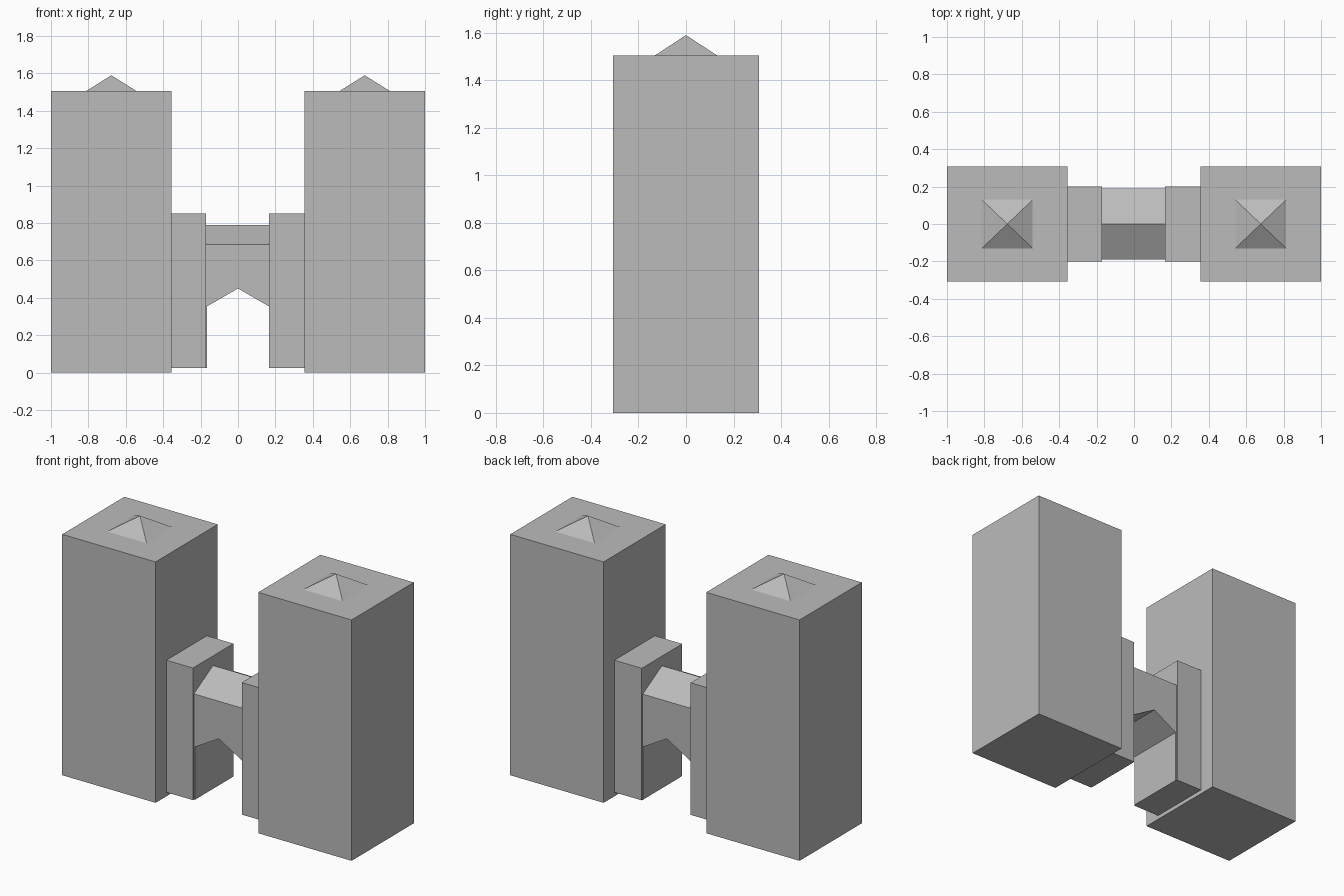
import bpy

if "Cube" in bpy.data.objects:
    bpy.data.objects.remove(bpy.data.objects["Cube"], do_unlink=True)

GREY = (0.5, 0.5, 0.5, 1)
stone = bpy.data.materials.new("stone_grey")
stone.use_nodes = True
stone.diffuse_color = GREY
stone.node_tree.nodes["Principled BSDF"].inputs["Base Color"].default_value = GREY


def add_mesh(name, verts, faces):
    mesh = bpy.data.meshes.new(name)
    mesh.from_pydata(verts, [], faces)
    mesh.materials.append(stone)
    obj = bpy.data.objects.new(name, mesh)
    bpy.context.collection.objects.link(obj)
    return obj


def prism(name, profile, half_depth):
    """Extrude a counter-clockwise x-z profile from front to back."""
    n = len(profile)
    verts = [(x, y, z) for y in (-half_depth, half_depth) for x, z in profile]
    faces = [tuple(range(n)), tuple(reversed(range(n, 2 * n)))]
    faces += [(i, i + n, (i + 1) % n + n, (i + 1) % n) for i in range(n)]
    return add_mesh(name, verts, faces)


def block(name, x0, x1, half_depth, z0, z1):
    return prism(name, [(x0, z0), (x1, z0), (x1, z1), (x0, z1)], half_depth)


def pyramid(name, x, half_x, half_y, z0, z1):
    verts = [(x - half_x, -half_y, z0), (x + half_x, -half_y, z0),
             (x + half_x, half_y, z0), (x - half_x, half_y, z0), (x, 0, z1)]
    add_mesh(name, verts, [(i, (i + 1) % 4, 4) for i in range(4)])


# Towers, their roof peaks and the piers between them
TOWER_TOP, INNER = 1.505, 0.355
for side, x0, x1, p0, p1 in (("right", -1, -INNER, -INNER, -0.172),
                             ("left", INNER, 1, 0.166, INNER)):
    block(side + "_tower", x0, x1, 0.307, 0, TOWER_TOP)
    pyramid(side + "_tower_peak", (x0 + x1) / 2, 0.136, 0.13, TOWER_TOP, 1.59)
    block(side + "_pier", p0, p1, 0.2, 0.025, 0.85)

# Bridge wall with a pointed gateway
LEG, OUT, EAVES, DEPTH = 0.165, 0.25, 0.685, 0.19
prism("gate_bridge", [(-OUT, 0.025), (-LEG, 0.025), (-LEG, 0.355), (0, 0.45),
                      (LEG, 0.355), (LEG, 0.025), (OUT, 0.025),
                      (OUT, EAVES), (-OUT, EAVES)], DEPTH)

# Gabled roof, ridge running from tower to tower
RIDGE = 0.79
ends = [(x, y, z) for x in (-OUT, OUT)
        for y, z in ((-DEPTH, EAVES), (DEPTH, EAVES), (0, RIDGE))]
add_mesh("bridge_roof", ends, [(0, 3, 5, 2), (1, 2, 5, 4), (0, 2, 1), (3, 4, 5)])
